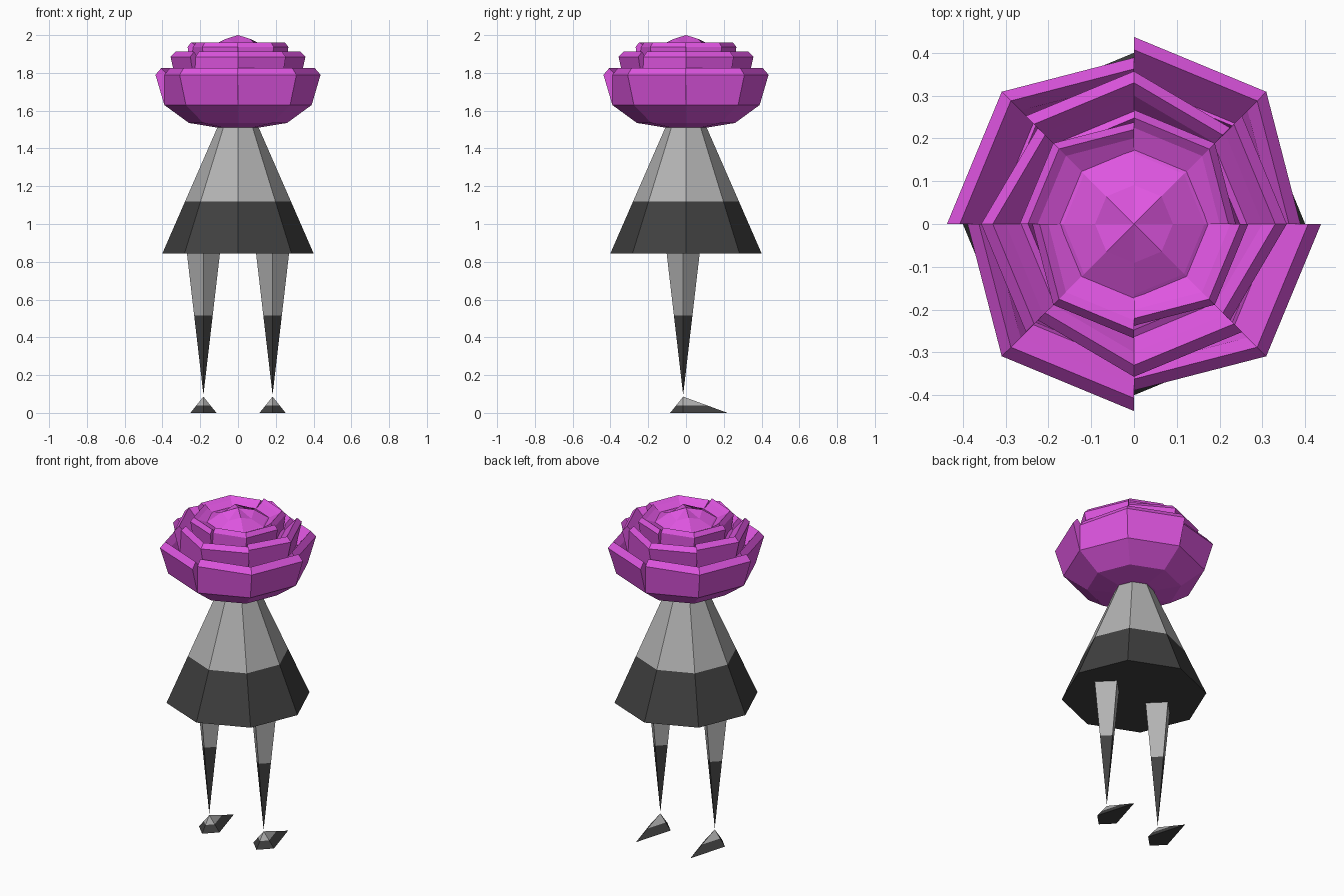
import bpy, bmesh
from math import cos, sin, radians
from mathutils import Vector

if "Cube" in bpy.data.objects:
    bpy.data.objects.remove(bpy.data.objects["Cube"])


def material(name, rgb):
    lin = [((c / 255 + 0.055) / 1.055) ** 2.4 for c in rgb]
    m = bpy.data.materials.new(name)
    m.diffuse_color = (*lin, 1)
    m.use_nodes = True
    m.node_tree.nodes["Principled BSDF"].inputs["Base Color"].default_value = m.diffuse_color
    return m


MAGENTA = material("magenta", (222, 85, 224))
GREY = material("light grey", (178, 178, 178))
DARK = material("charcoal", (64, 64, 64))


def polar(r, deg, z, cx=0, cy=0):
    return Vector((cx + r * cos(radians(deg)), cy + r * sin(radians(deg)), z))


def ring(n, r, z, cx=0, cy=0):
    """Regular n-gon with corners on the axes; r = 0 gives a tip."""
    if r == 0:
        return [Vector((cx, cy, z))]
    return [polar(r, 360 * i / n, z, cx, cy) for i in range(n)]


def loft(bm, rings, closed=True):
    """Skin between rings, capping the first and last."""
    vs = [[bm.verts.new(p) for p in r] for r in rings]
    for a, b in zip(vs, vs[1:]):
        n = max(len(a), len(b))
        for i in range(n):
            j = (i + 1) % n
            if len(b) == 1:
                bm.faces.new((a[i], a[j], b[0]))
            elif len(a) == 1:
                bm.faces.new((a[0], b[j], b[i]))
            else:
                bm.faces.new((a[i], a[j], b[j], b[i]))
    for end in (vs[0], vs[-1]):
        if len(end) > 2:
            bm.faces.new(end)


def finish(bm, name, mats, split=None):
    """Faces whose centre lies above the split height take the second material."""
    bmesh.ops.recalc_face_normals(bm, faces=bm.faces)
    if split is not None:
        for f in bm.faces:
            f.material_index = int(f.calc_center_median().z > split)
    me = bpy.data.meshes.new(name)
    bm.to_mesh(me)
    bm.free()
    for m in mats:
        me.materials.append(m)
    ob = bpy.data.objects.new(name, me)
    bpy.context.collection.objects.link(ob)


# Dress: eight-sided cone with a dark hem
bm = bmesh.new()
loft(bm, [ring(8, 0.40, 0.845), ring(8, 0.28, 1.12), ring(8, 0.09, 1.555)])
finish(bm, "dress", [DARK, GREY], 1.12)

# Legs and shoes
for side, sx in (("left", -1), ("right", 1)):
    x, y = sx * 0.183, -0.015

    # Leg: four-sided spike with a dark stocking
    bm = bmesh.new()
    loft(bm, [ring(4, 0, 0.095, x, y), ring(4, 0.049, 0.515, x, y),
              ring(4, 0.088, 0.85, x, y)])
    finish(bm, side + "_leg", [DARK, GREY], 0.515)

    # Shoe: pyramid with one corner pulled out into a toe
    base = ring(4, 0.069, 0, x, y)
    base[1].y = 0.22
    tip = Vector((x, y, 0.086))
    middle = [p.lerp(tip, 0.47) for p in base]
    bm = bmesh.new()
    loft(bm, [base, middle, [tip]])
    finish(bm, side + "_shoe", [DARK, GREY], 0.04)

# Blossom core: cup underneath, stepped bowl inside, raised pinwheel in the middle
profile = [(0.12, 1.512), (0.26, 1.535), (0.39, 1.63), (0.34, 1.74), (0.30, 1.76),
           (0.27, 1.84), (0.235, 1.86), (0.20, 1.91), (0.165, 1.93)]
rings = [ring(8, r, z) for r, z in profile]
rings.append([polar(0.091, 45 * i, 1.98 if i % 2 else 1.955) for i in range(8)])
rings.append([Vector((0, 0, 2.0))])
bm = bmesh.new()
loft(bm, rings)
finish(bm, "blossom_core", [MAGENTA])

# Petal layers: four overlapping petals each, every one tucking under the next
layers = {
    "outer_petals": (0, [(0.39, 1.63), (0.437, 1.79), (0.407, 1.825), (0.375, 1.79), (0.325, 1.735)]),
    "middle_petals": (45, [(0.325, 1.74), (0.357, 1.885), (0.33, 1.912), (0.30, 1.88), (0.255, 1.835)]),
    "inner_petals": (0, [(0.25, 1.83), (0.267, 1.937), (0.248, 1.962), (0.225, 1.945), (0.165, 1.922)]),
}
for name, (start, section) in layers.items():
    bm = bmesh.new()
    for k in range(4):
        sections = []
        for step, shrink in ((0, 1), (1, 1), (2, 0.89)):
            a = start + 90 * k - 45 * step
            sections.append([polar(r * (shrink if 0 < i < 4 else 1), a, z)
                             for i, (r, z) in enumerate(section)])
        loft(bm, sections)
    finish(bm, name, [MAGENTA])
